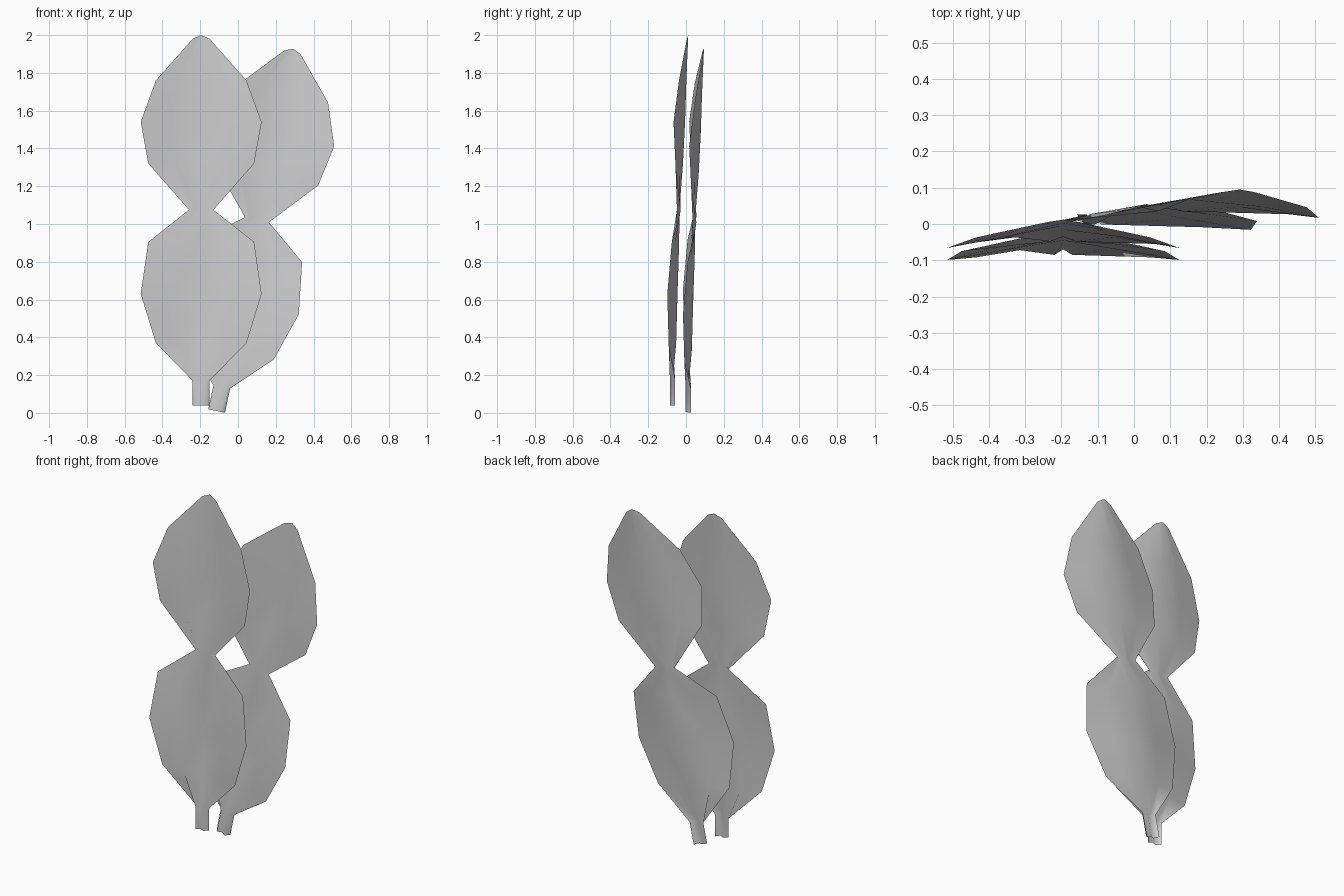
import bpy, bmesh, math
from mathutils import Matrix

if "Cube" in bpy.data.objects:
    bpy.data.objects.remove(bpy.data.objects["Cube"])

# Rows up the folded sheet: z edge, z centre, half width, y centre, y edge
LEAF_ROWS = [
    (0.33, 0.33, 0.240, -0.052, -0.092),
    (0.59, 0.59, 0.320, -0.045, -0.099),
    (0.865, 0.865, 0.280, -0.036, -0.075),
    (1.035, 1.035, 0.065, -0.035, -0.028),
    (1.28, 1.28, 0.280, -0.016, -0.056),
    (1.50, 1.50, 0.320, -0.005, -0.066),
    (1.72, 1.72, 0.240, 0.002, -0.037),
    (1.94, 1.96, 0.045, 0.012, 0.005),
]
# Narrow folded rows keep their own middle crease: z, (x mid, y mid)
STEM = [(0.0, 0.045), (0.13, 0.045)]


def row_points(ze, zc, w, yc, ye, mid=None):
    """Half section from the centre fold to the outer edge."""
    mx, my = mid if mid else (0.5 * w, yc + 0.5 * (ye - yc))
    return [(0, yc, zc), (mx, my, (ze + zc) / 2), (w, ye, ze)]


def double_leaf(name, location, lean):
    bm = bmesh.new()
    rows = [row_points(z, z, w, -0.070, -0.057, (0.025, -0.085)) for z, w in STEM]
    for r in LEAF_ROWS:
        pinch = (0.035, -0.048) if r[2] == 0.065 else None
        rows.append(row_points(*r, mid=pinch))
    grid = []
    for pts in rows:
        full = [(-x, y, z) for x, y, z in reversed(pts[1:])] + pts
        grid.append([bm.verts.new(p) for p in full])
    for a, b in zip(grid, grid[1:]):
        for i in range(4):
            bm.faces.new((a[i], a[i + 1], b[i + 1], b[i])).smooth = True
    mesh = bpy.data.meshes.new(name)
    bm.to_mesh(mesh)
    bm.free()
    mesh.transform(Matrix.Translation(location) @ Matrix.Rotation(lean, 4, 'Y'))
    obj = bpy.data.objects.new(name, mesh)
    bpy.context.collection.objects.link(obj)
    return obj


# Upright front sheet and the leaning sheet behind it
double_leaf("front_double_leaf", (-0.195, 0, 0.04), 0)
double_leaf("rear_double_leaf", (-0.113, 0.083, 0.01), math.radians(11.9))
